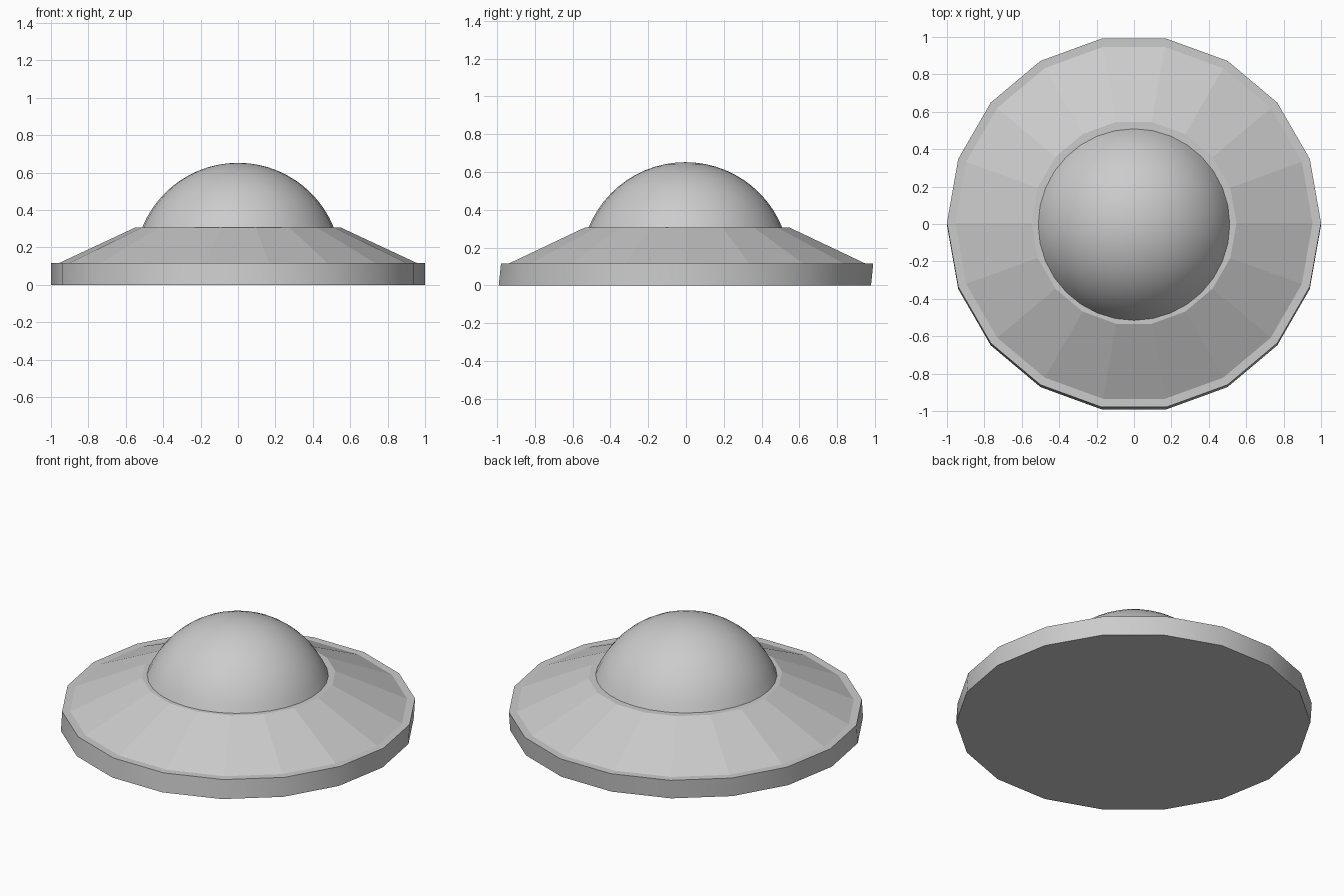
import bpy, bmesh
from math import sin, cos, pi, asin, radians

if "Cube" in bpy.data.objects:
    bpy.data.objects.remove(bpy.data.objects["Cube"])


def lathe(name, rings, sides, smooth_angle=None):
    """Closed solid from stacked rings (radius, z, y offset); radius 0 makes a pole."""
    bm = bmesh.new()
    loops = []
    for r, z, dy in rings:
        n = sides if r > 1e-6 else 1
        loops.append([bm.verts.new((r * cos(2 * pi * i / sides),
                                    r * sin(2 * pi * i / sides) + dy, z)) for i in range(n)])
    for a, b in zip(loops, loops[1:]):
        for i in range(sides):
            j = (i + 1) % sides
            bm.faces.new((a[i], a[j], b[0]) if len(b) == 1 else (a[i], a[j], b[j], b[i]))
    bm.faces.new(loops[0][::-1])
    if len(loops[-1]) > 1:
        bm.faces.new(loops[-1])
    bmesh.ops.recalc_face_normals(bm, faces=bm.faces)
    mesh = bpy.data.meshes.new(name)
    bm.to_mesh(mesh)
    bm.free()
    obj = bpy.data.objects.new(name, mesh)
    bpy.context.collection.objects.link(obj)
    if smooth_angle:
        bpy.ops.object.select_all(action='DESELECT')
        obj.select_set(True)
        bpy.context.view_layer.objects.active = obj
        bpy.ops.object.shade_smooth_by_angle(angle=radians(smooth_angle))
    return obj


# Base plate (leaning very slightly back) with its sloped, faceted upper collar
lathe("base_rim", [(1.0, 0, -0.006), (1.0, 0.117, 0.006)], 18, 30)
lathe("sloped_collar", [(0.955, 0.117, 0.006), (0.548, 0.307, 0.006)], 18)

# Smooth dome: a spherical cap on the collar
base_r, base_z, top_z = 0.512, 0.307, 0.652
h = top_z - base_z
R = (base_r ** 2 + h ** 2) / (2 * h)
start, steps = asin(base_r / R), 12
dome = [(R * sin(start * (1 - k / steps)),
         top_z - R + R * cos(start * (1 - k / steps)), -0.003) for k in range(steps + 1)]
lathe("dome", dome, 32, 40)
